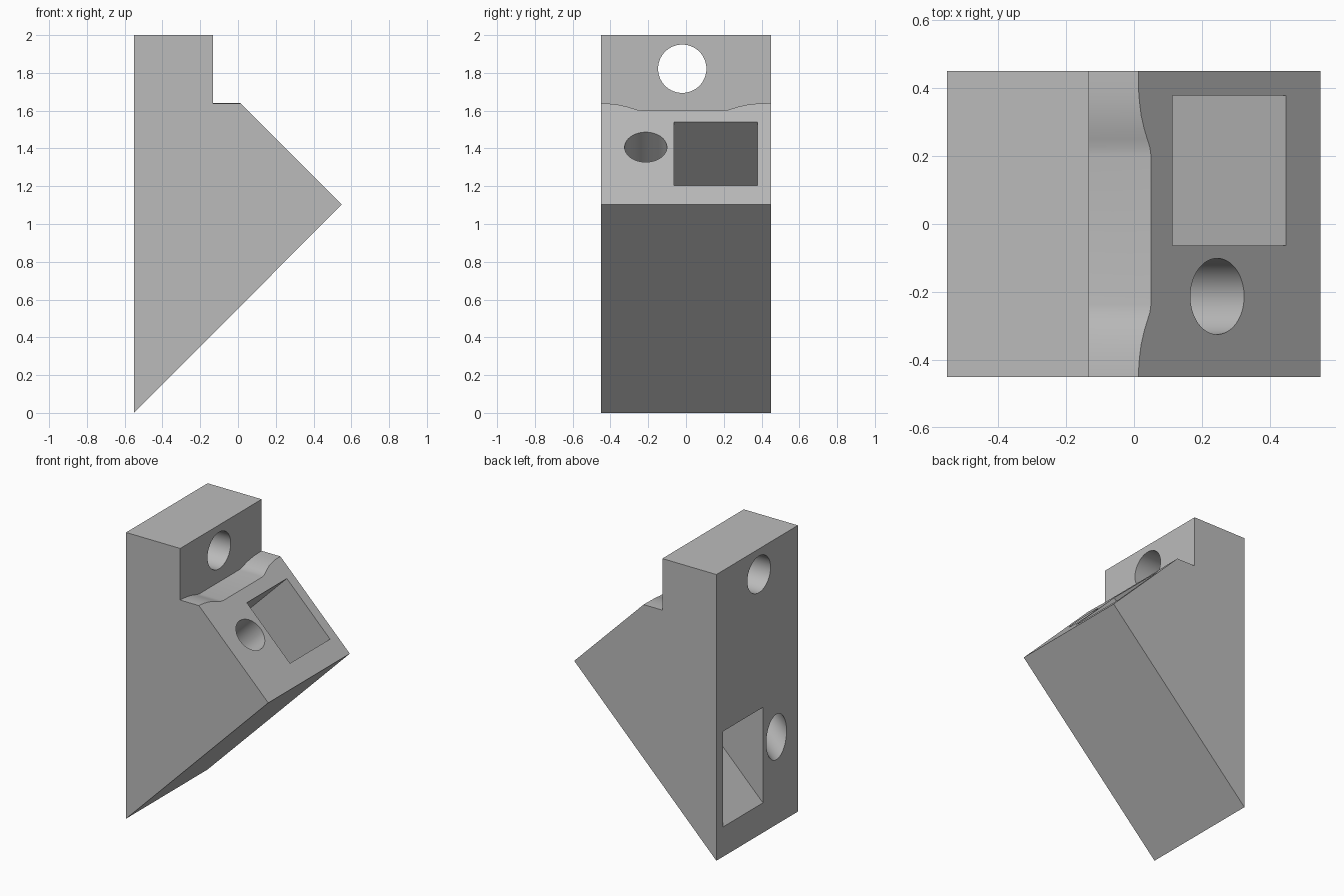
import bpy, bmesh, math
from mathutils import Matrix, Vector

old = bpy.data.objects.get("Cube")
if old:
    bpy.data.objects.remove(old, do_unlink=True)

grey = bpy.data.materials.new("plain grey")
grey.use_nodes = True
colour = (0.5, 0.5, 0.5, 1)
grey.diffuse_color = colour
grey.node_tree.nodes["Principled BSDF"].inputs["Base Color"].default_value = colour


def finish(bm, name):
    bmesh.ops.recalc_face_normals(bm, faces=bm.faces)
    mesh = bpy.data.meshes.new(name)
    bm.to_mesh(mesh)
    bm.free()
    mesh.materials.append(grey)
    obj = bpy.data.objects.new(name, mesh)
    bpy.context.collection.objects.link(obj)
    return obj


def prism(name, points, sweep):
    """Extrude a closed outline along the sweep vector."""
    bm = bmesh.new()
    face = bm.faces.new([bm.verts.new(p) for p in points])
    new = bmesh.ops.extrude_face_region(bm, geom=[face])["geom"]
    verts = [v for v in new if isinstance(v, bmesh.types.BMVert)]
    bmesh.ops.translate(bm, verts=verts, vec=sweep)
    return finish(bm, name)


def bore(name, centre, radius, tilt):
    """Long round cutter, leaning from z towards x by tilt degrees."""
    bm = bmesh.new()
    place = Matrix.Translation(centre) @ Matrix.Rotation(math.radians(tilt), 4, "Y")
    bmesh.ops.create_cone(bm, cap_ends=True, segments=64, radius1=radius,
                          radius2=radius, depth=4, matrix=place)
    return finish(bm, name)


# Wedge-shaped body with its upright back block
outline = [(-0.55, 0), (0.549, 1.103), (-0.1, 1.752), (-0.1, 2), (-0.55, 2)]
body = prism("wedge_body", [(x, -0.45, z) for x, z in outline], Vector((0, 0.9, 0)))

# Step with a shallow dip across its middle
slope = [(0.5, 1.64), (0.40, 1.639), (0.36, 1.636), (0.32, 1.631), (0.28, 1.622),
         (0.25, 1.613), (0.225, 1.605), (0.2, 1.602)]
ledge = slope + [(-0.035 - y, z) for y, z in reversed(slope)]
ledge += [(-0.6, 1.64), (-0.6, 2.2), (0.5, 2.2)]
step = prism("step_cutter", [(-0.132, y, z) for y, z in ledge], Vector((1, 0, 0)))

# Round holes: level through the top block, slanted through the wedge
top_hole = bore("top_hole_cutter", (0, -0.02, 1.822), 0.128, 90)
slant_hole = bore("slanted_hole_cutter", (0.245, -0.213, 1.407), 0.112, 45)

# Slanted rectangular channel
bm = bmesh.new()
bmesh.ops.create_cube(bm, size=1, matrix=Matrix.Translation((0.28, 0.157, 1.372))
                      @ Matrix.Rotation(math.radians(45), 4, "Y")
                      @ Matrix.Diagonal((0.472, 0.442, 4, 1)))
channel = finish(bm, "channel_cutter")

# Cut everything out of the body
bpy.context.view_layer.objects.active = body
for cutter in (step, top_hole, slant_hole, channel):
    mod = body.modifiers.new(cutter.name, "BOOLEAN")
    mod.operation = "DIFFERENCE"
    mod.solver = "EXACT"
    mod.object = cutter
    bpy.ops.object.modifier_apply(modifier=mod.name)
    bpy.data.objects.remove(cutter, do_unlink=True)

bpy.ops.object.select_all(action="DESELECT")
body.select_set(True)
bpy.ops.object.shade_smooth_by_angle(angle=math.radians(30))
